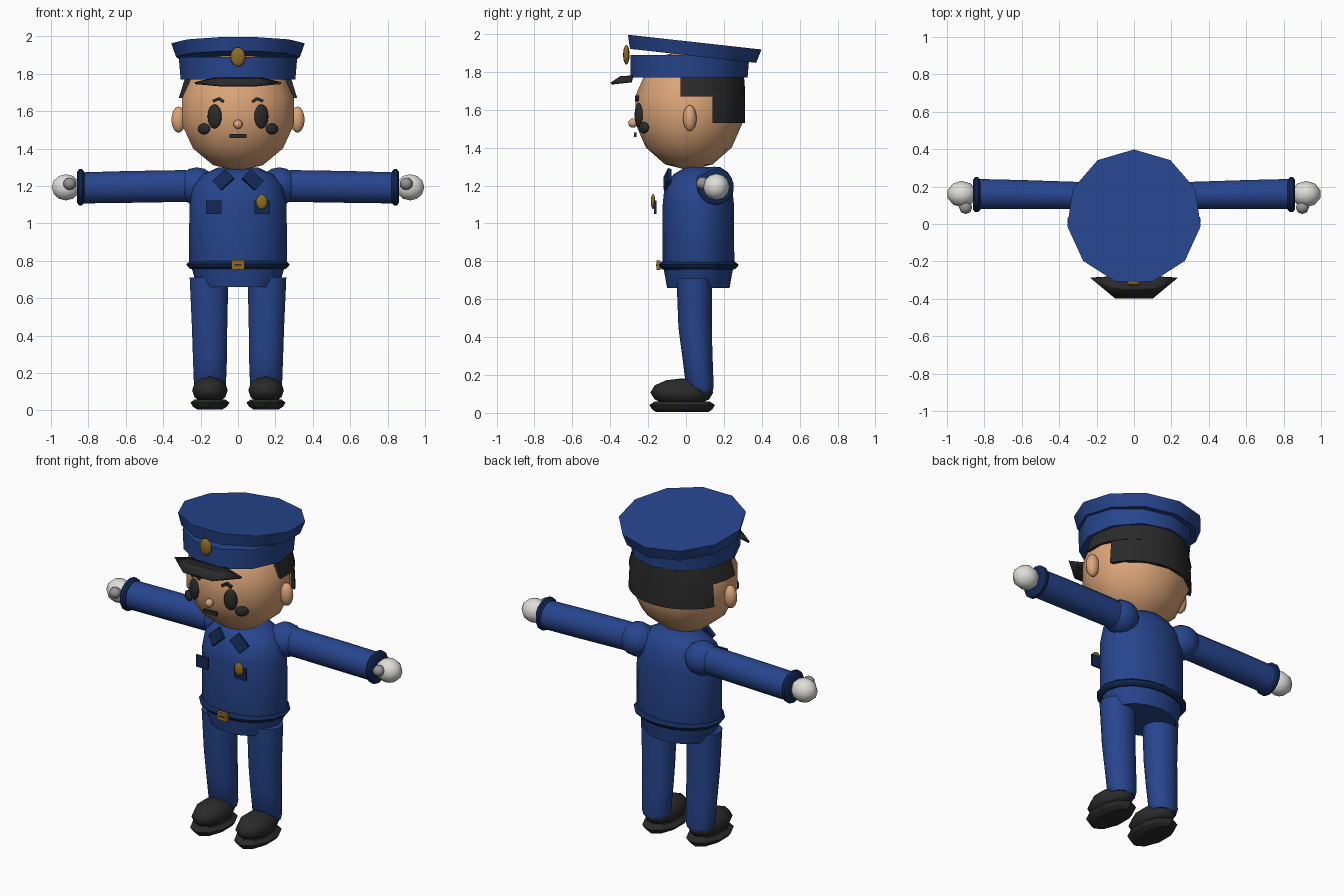
import bpy, bmesh, math
from mathutils import Matrix, Vector, Euler

if "Cube" in bpy.data.objects:
    bpy.data.objects.remove(bpy.data.objects["Cube"], do_unlink=True)


def material(name, rgb):
    m = bpy.data.materials.new(name)
    m.use_nodes = True
    colour = (*rgb, 1)
    m.diffuse_color = colour
    bsdf = next(n for n in m.node_tree.nodes if n.type == "BSDF_PRINCIPLED")
    bsdf.inputs["Base Color"].default_value = colour
    bsdf.inputs["Roughness"].default_value = 0.8
    return m


BLUE = material("uniform_blue", (.02, .06, .27))
NAVY = material("trim_navy", (.006, .022, .09))
SKIN = material("skin", (.72, .38, .19))
BLACK = material("hair_black", (.023, .023, .023))
GOLD = material("badge_gold", (.27, .15, .015))
WHITE = material("glove_white", (.74, .73, .69))
GREY = material("thumb_grey", (.3, .3, .29))


def finish(name, bm, mat, angle=40):
    bmesh.ops.recalc_face_normals(bm, faces=bm.faces[:])
    me = bpy.data.meshes.new(name)
    bm.to_mesh(me)
    bm.free()
    me.materials.append(mat)
    ob = bpy.data.objects.new(name, me)
    bpy.context.collection.objects.link(ob)
    bpy.ops.object.select_all(action="DESELECT")
    ob.select_set(True)
    bpy.context.view_layer.objects.active = ob
    if angle:
        bpy.ops.object.shade_smooth_by_angle(angle=math.radians(angle))
    return ob


def ball(name, mat, at, size, rot=(0, 0, 0), seg=12, rings=8):
    """Ellipsoid with the given radii."""
    bm = bmesh.new()
    mx = Matrix.LocRotScale(Vector(at), Euler(rot), Vector(size))
    bmesh.ops.create_uvsphere(bm, u_segments=seg, v_segments=rings, radius=1, matrix=mx)
    return finish(name, bm, mat, 80)


def box(name, mat, at, size, rot=(0, 0, 0)):
    bm = bmesh.new()
    mx = Matrix.LocRotScale(Vector(at), Euler(rot), Vector(size))
    bmesh.ops.create_cube(bm, size=1, matrix=mx)
    return finish(name, bm, mat, 0)


def loft(name, mat, rings, n=16, along="z", start=90, sweep=360, angle=40):
    """Capped tube through rings of (height, centre a, centre b, radius a, radius b)."""
    bm = bmesh.new()
    loops = []
    count = n if sweep == 360 else n + 1
    for h, ca, cb, ra, rb in rings:
        loop = []
        for i in range(count):
            t = math.radians(start + sweep * i / n)
            a, b = ca + ra * math.cos(t), cb + rb * math.sin(t)
            loop.append(bm.verts.new((a, b, h) if along == "z" else (h, a, b)))
        loops.append(loop)
    for lo, hi in zip(loops, loops[1:]):
        for i in range(count):
            j = (i + 1) % count
            bm.faces.new((lo[i], lo[j], hi[j], hi[i]))
    bm.faces.new(loops[0])
    bm.faces.new(loops[-1])
    return finish(name, bm, mat, angle)


# Head and nose
ball("head", SKIN, (0, .015, 1.6), (.315, .29, .32), seg=14, rings=7)
ball("nose", SKIN, (0, -.28, 1.53), (.025, .025, .025), seg=8, rings=6)
box("mouth", BLACK, (0, -.268, 1.468), (.09, .014, .022))

# Hair: short at the sides, longer at the back
for name, low, front, wide in (("side_hair", 1.67, -.03, .32), ("back_hair", 1.53, .14, .322)):
    cut = math.degrees(math.asin((front - .015) / .297))
    loft(name, BLACK, [(low, 0, .015, wide, .297), (1.7, 0, .015, .31, .297),
                       (1.79, 0, .015, .282, .29)], 12, start=cut, sweep=180 - 2 * cut)

# Cap: band, tilted crown, peak and badge
loft("cap_band", BLUE, [(1.77, 0, .01, .31, .315), (1.89, 0, .015, .32, .32)], 11)
crown = loft("cap_crown", BLUE, [(-.04, 0, 0, .335, .342), (.033, 0, 0, .36, .362)], 11)
crown.location = (0, .035, 1.925)
crown.rotation_euler = (math.radians(-6.3), 0, 0)
ball("cap_badge", GOLD, (0, -.315, 1.89), (.04, .017, .052))

bm = bmesh.new()
rows = []
for half, y, z in ((.12, -.28, 1.775), (.11, -.345, 1.772), (.10, -.395, 1.738)):
    rows.append([bm.verts.new((s * half, y, z)) for s in (-1, 1)])
for lo, hi in zip(rows, rows[1:]):
    bm.faces.new((lo[0], lo[1], hi[1], hi[0]))
for k, s in enumerate((-1, 1)):
    tip = bm.verts.new((s * .23, -.288, 1.75))
    for lo, hi in zip(rows, rows[1:]):
        bm.faces.new((tip, lo[k], hi[k]))
peak = finish("cap_peak", bm, BLACK, 30)
solid = peak.modifiers.new("thickness", "SOLIDIFY")
solid.thickness = .012
solid.offset = 0

# Torso, belt and buckle
loft("torso", BLUE, [(.66, 0, .065, .21, .165), (.70, 0, .065, .23, .172),
                     (.77, 0, .065, .25, .185), (.80, 0, .065, .262, .19),
                     (1.1, 0, .065, .26, .188), (1.2, 0, .065, .24, .178),
                     (1.26, 0, .075, .19, .14), (1.298, 0, .09, .11, .09)], angle=60)
loft("belt", NAVY, [(.757, 0, .065, .255, .19), (.77, 0, .065, .27, .207),
                    (.782, 0, .065, .276, .213), (.80, 0, .065, .255, .19)], angle=20)
box("buckle", GOLD, (0, -.145, .779), (.07, .02, .05))
box("buckle_slot", BLACK, (0, -.156, .779), (.035, .004, .006))
ball("chest_badge", GOLD, (.127, -.174, 1.115), (.031, .012, .04))

for s, side in ((1, "left"), (-1, "right")):
    # Face
    ball(side + "_ear", SKIN, (s * .318, .02, 1.555), (.04, .036, .07), seg=10)
    ball(side + "_eye", BLACK, (s * .125, -.25, 1.572), (.04, .018, .065), (0, 0, s * .35))
    ball(side + "_cheek", BLACK, (s * .182, -.222, 1.505), (.04, .018, .03), (0, 0, s * .6))
    box(side + "_brow_inner", BLACK, (s * .088, -.262, 1.658), (.03, .016, .016), (0, -s * .6, 0))
    box(side + "_brow_outer", BLACK, (s * .116, -.255, 1.661), (.04, .016, .016), (0, s * .4, 0))

    # Collar and pocket
    box(side + "_collar", NAVY, (s * .078, -.098, 1.233), (.095, .02, .07),
        (-.35, s * .75, 0))
    box(side + "_pocket", NAVY, (s * .13, -.162, 1.086), (.082, .012, .072))

    # Arm, cuff and gloved hand
    ball(side + "_shoulder", BLUE, (s * .22, .15, 1.2), (.105, .1, .1))
    loft(side + "_arm", BLUE, [(s * .2, .15, 1.197, .07, .085), (s * .3, .152, 1.2, .075, .085),
                               (s * .6, .157, 1.195, .08, .085),
                               (s * .84, .16, 1.19, .083, .083)], along="x", n=14)
    loft(side + "_cuff", NAVY, [(s * .822, .157, 1.193, .083, .083),
                                (s * .834, .157, 1.193, .096, .097),
                                (s * .85, .157, 1.193, .096, .097),
                                (s * .862, .157, 1.193, .08, .08)], along="x", n=14)
    ball(side + "_hand", WHITE, (s * .92, .16, 1.193), (.08, .07, .07), seg=10, rings=6)
    ball(side + "_thumb", GREY, (s * .9, .088, 1.212), (.035, .035, .033), seg=8, rings=6)

    # Leg and shoe
    loft(side + "_leg", BLUE, [(.11, s * .15, .085, .075, .055), (.14, s * .15, .073, .088, .073),
                               (.3, s * .15, .06, .094, .08), (.45, s * .152, .048, .097, .088),
                               (.71, s * .155, .043, .106, .093)], n=14, angle=60)
    ball(side + "_shoe", BLACK, (s * .15, -.022, .108), (.1, .166, .074), seg=10, rings=6)
    loft(side + "_sole", BLACK, [(.005, s * .15, -.02, .07, .14), (.02, s * .15, -.02, .095, .16),
                                 (.042, s * .15, -.02, .11, .173),
                                 (.06, s * .15, -.02, .085, .145)], n=10, angle=20)
